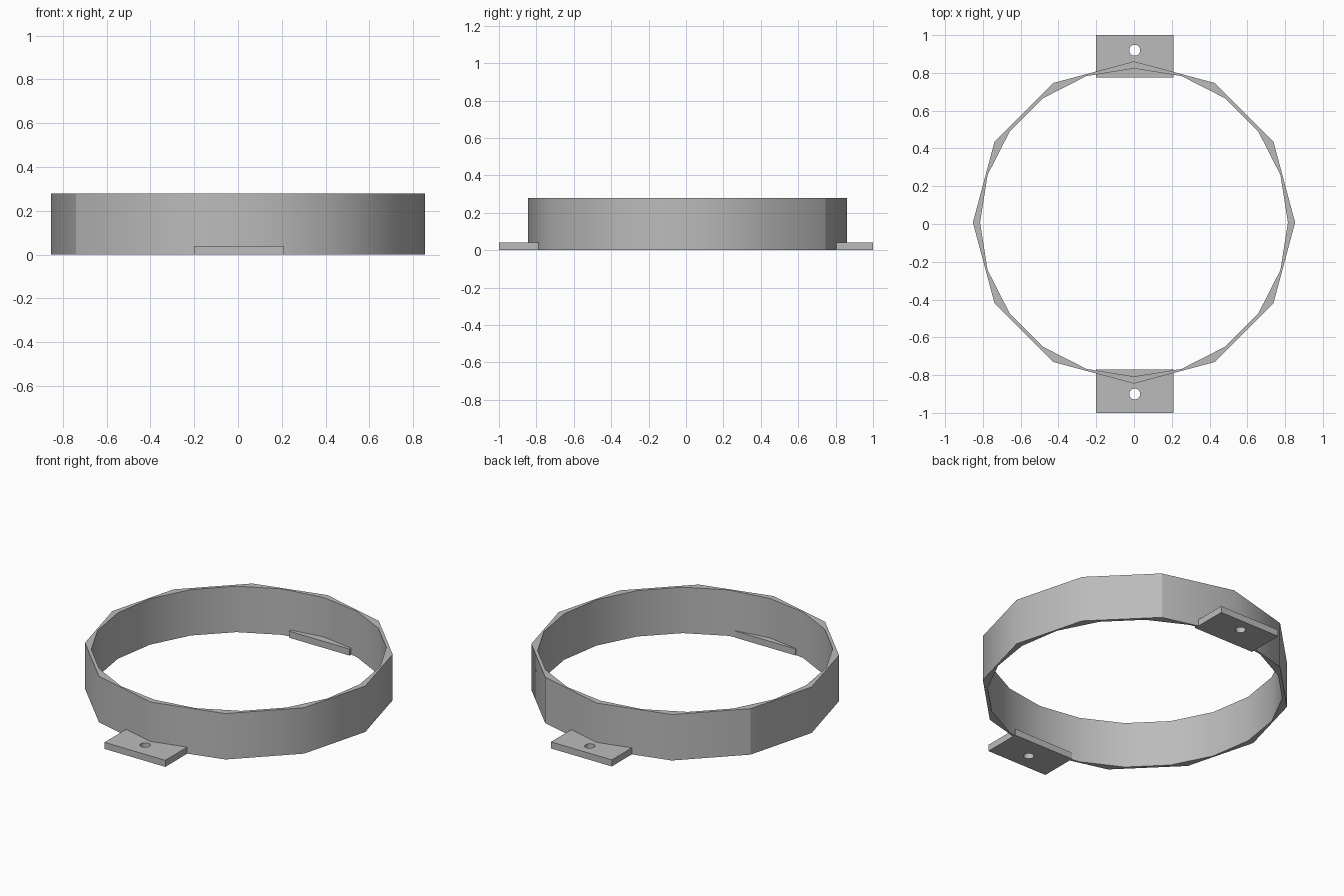
import bpy, bmesh
from math import sin, cos, radians, degrees, atan2, pi

cube = bpy.data.objects.get("Cube")
if cube:
    bpy.data.objects.remove(cube, do_unlink=True)

grey = bpy.data.materials.new("plain grey")
grey.use_nodes = True
grey.diffuse_color = (0.5, 0.5, 0.5, 1)
grey.node_tree.nodes["Principled BSDF"].inputs["Base Color"].default_value = (0.5, 0.5, 0.5, 1)


def polygon(sides, radius, cx, cy):
    return [(cx + radius * cos(2 * pi * i / sides), cy + radius * sin(2 * pi * i / sides))
            for i in range(sides)]


def pierced_prism(name, outline, hole, height, centre, creases=()):
    """Extrude an outline with a hole; walls are smooth except at the listed crease angles."""
    bm = bmesh.new()
    for loop in (outline, hole):
        vs = [bm.verts.new((x, y, 0)) for x, y in loop]
        for i, v in enumerate(vs):
            bm.edges.new((vs[i - 1], v))
    bmesh.ops.triangle_fill(bm, edges=bm.edges[:], use_beauty=True)
    top = bmesh.ops.extrude_face_region(bm, geom=bm.faces[:], use_keep_orig=True)["geom"]
    bmesh.ops.translate(bm, vec=(0, 0, height),
                        verts=[v for v in top if isinstance(v, bmesh.types.BMVert)])
    bmesh.ops.recalc_face_normals(bm, faces=bm.faces[:])
    for f in bm.faces:
        f.smooth = abs(f.normal.z) < 0.5
    for e in bm.edges:
        a, b = e.verts
        if abs(a.co.z - b.co.z) < height / 2:
            e.smooth = False
        elif len(e.link_faces) == 2:
            angle = degrees(atan2(a.co.y - centre[1], a.co.x - centre[0])) % 360
            outer = e.is_convex
            e.smooth = not (e.calc_face_angle() > radians(35)
                            or outer and any(abs(angle - c) < 2 for c in creases))
    mesh = bpy.data.meshes.new(name)
    bm.to_mesh(mesh)
    bm.free()
    mesh.materials.append(grey)
    obj = bpy.data.objects.new(name, mesh)
    bpy.context.collection.objects.link(obj)
    return obj


# Ring band: twelve-sided outside, twenty-sided inside
middle = (0, 0.008)
pierced_prism("ring_band", polygon(12, 0.853, *middle), polygon(20, 0.815, *middle),
              0.28, middle, creases=(60, 150, 210))

# Mounting tabs with screw holes
for name, y0, y1, hole_y in (("front_tab", -1, -0.77, -0.9), ("back_tab", 0.775, 1, 0.92)):
    corners = [(-0.2, y0), (0.21, y0), (0.21, y1), (-0.2, y1)]
    pierced_prism(name, corners, polygon(20, 0.029, 0.004, hole_y), 0.04, (0.004, hole_y))
